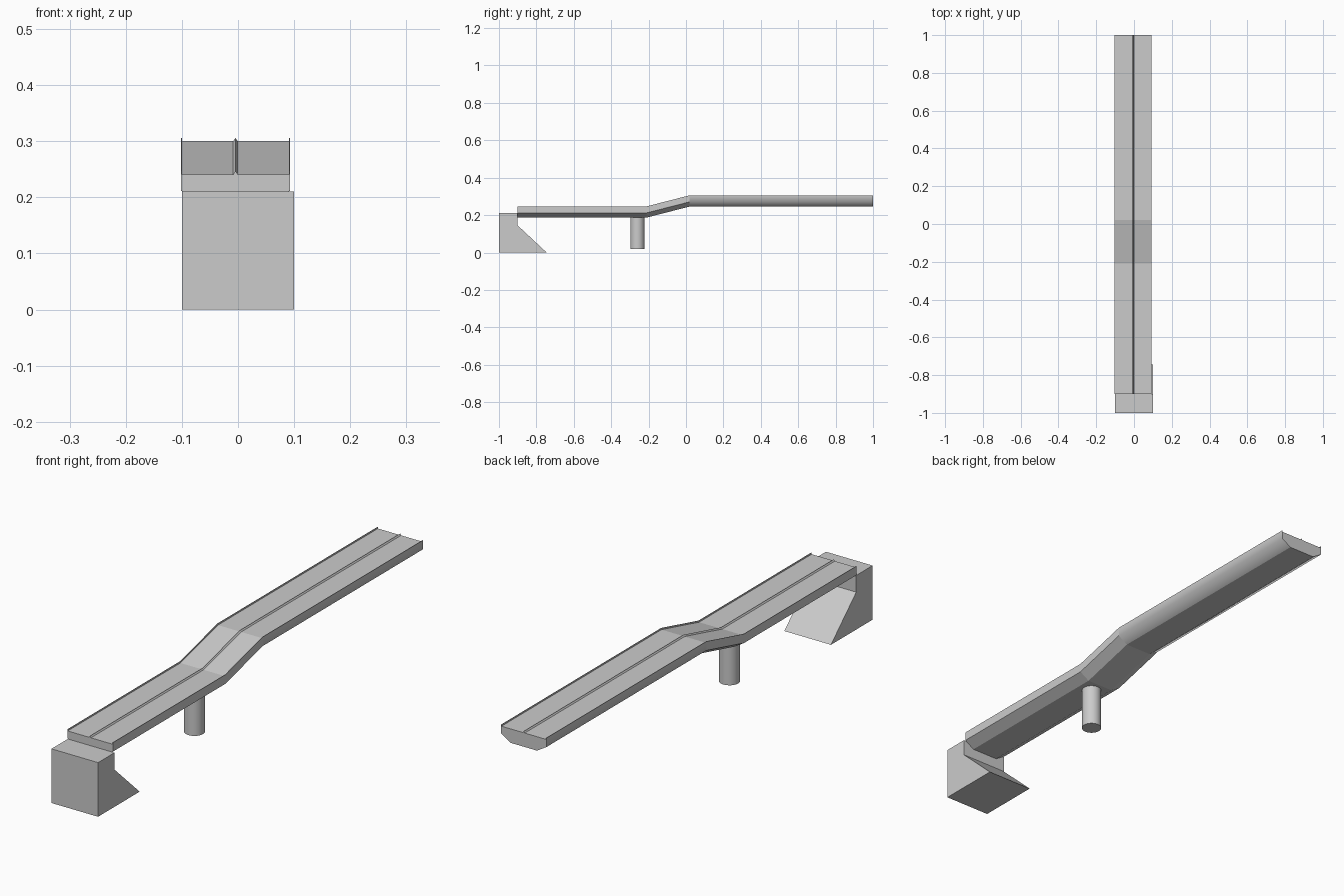
import bpy
import bmesh

if "Cube" in bpy.data.objects:
    bpy.data.objects.remove(bpy.data.objects["Cube"], do_unlink=True)

grey = bpy.data.materials.new("concrete_grey")
colour = (0.6, 0.6, 0.6, 1)
grey.diffuse_color = colour
grey.use_nodes = True
grey.node_tree.nodes["Principled BSDF"].inputs["Base Color"].default_value = colour


def loft(name, rings):
    """Join equal rings of points with side faces and close both ends."""
    bm = bmesh.new()
    loops = [[bm.verts.new(p) for p in ring] for ring in rings]
    n = len(loops[0])
    for a, b in zip(loops, loops[1:]):
        for i in range(n):
            j = (i + 1) % n
            bm.faces.new((a[i], a[j], b[j], b[i]))
    bm.faces.new(loops[0])
    bm.faces.new(loops[-1])
    bmesh.ops.recalc_face_normals(bm, faces=bm.faces)
    mesh = bpy.data.meshes.new(name)
    bm.to_mesh(mesh)
    bm.free()
    mesh.materials.append(grey)
    obj = bpy.data.objects.new(name, mesh)
    bpy.context.collection.objects.link(obj)
    return obj


# Deck section: kerb, road surface, central ridge, chamfered underside
CENTRE = -0.0045
half = [(0.004, 0.054), (0.0955, 0.054), (0.0955, 0.06),
        (0.0975, 0.06), (0.0975, 0.025), (0.057, 0)]
section = [(0, 0.06)] + half + [(-x, z) for x, z in reversed(half)]

# Deck path: low run, ramp, high run
path = [(-0.9, 0.187), (-0.21, 0.187), (0.02, 0.246), (1.0, 0.246)]
deck = loft("bridge_deck", [[(CENTRE + x, y, base + z) for x, z in section]
                            for y, base in path])

# Rounded shading on the flanks of the high run
for face in deck.data.polygons:
    flank = abs(face.center.x - CENTRE) > 0.06 and abs(face.normal.x) > 0.3
    face.use_smooth = flank and face.center.y > 0.1

# Abutment with a sloping back
profile = [(-1, 0), (-1, 0.21), (-0.9, 0.21), (-0.9, 0.145), (-0.745, 0)]
loft("abutment", [[(x, y, z) for y, z in profile] for x in (-0.1, 0.1)])

# Round pier under the low run
bpy.ops.mesh.primitive_cylinder_add(vertices=32, radius=0.037, depth=0.17,
                                    location=(CENTRE, -0.26, 0.105))
pier = bpy.context.object
pier.name = "pier"
pier.data.materials.append(grey)
bpy.ops.object.shade_smooth_by_angle()
